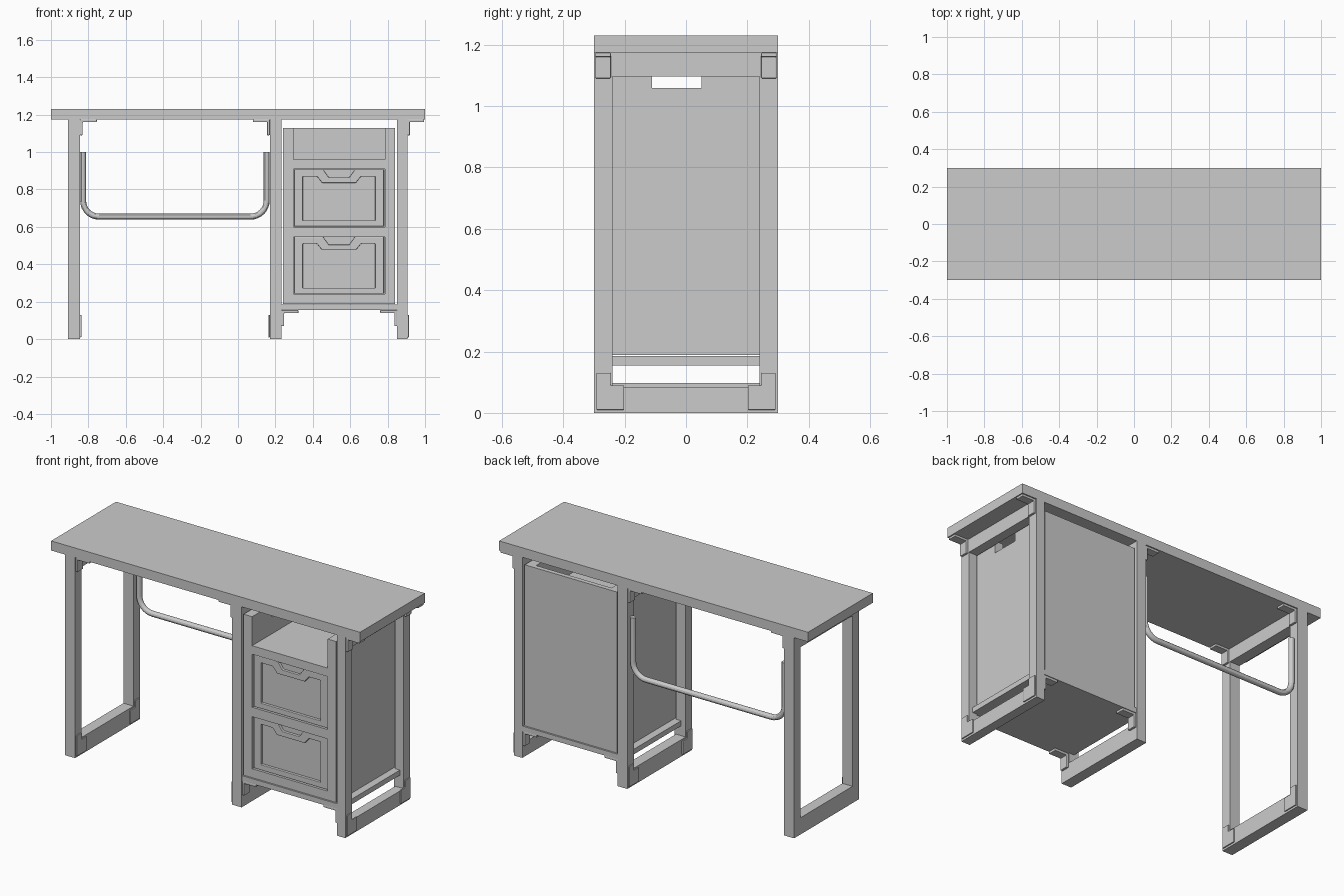
import bpy, bmesh, math
from mathutils import Vector

if "Cube" in bpy.data.objects:
    bpy.data.objects.remove(bpy.data.objects["Cube"])


def finish(name, bm, bevel=0.0):
    bmesh.ops.recalc_face_normals(bm, faces=bm.faces)
    me = bpy.data.meshes.new(name)
    bm.to_mesh(me)
    bm.free()
    ob = bpy.data.objects.new(name, me)
    bpy.context.collection.objects.link(ob)
    if bevel:
        m = ob.modifiers.new("bevel", 'BEVEL')
        m.width, m.segments = bevel, 2
    return ob


def box(name, x, y, z, bevel=0.0):
    bm = bmesh.new()
    bmesh.ops.create_cube(bm, size=1)
    for v in bm.verts:
        v.co = [(r[0] + r[1]) / 2 + c * (r[1] - r[0]) for r, c in zip((x, y, z), v.co)]
    return finish(name, bm, bevel)


def prism(name, pts, vec, bevel=0.0):
    """Extrude a flat polygon along a vector."""
    bm = bmesh.new()
    f = bm.faces.new([bm.verts.new(p) for p in pts])
    ext = bmesh.ops.extrude_face_region(bm, geom=[f])
    vs = [g for g in ext['geom'] if isinstance(g, bmesh.types.BMVert)]
    bmesh.ops.translate(bm, verts=vs, vec=vec)
    return finish(name, bm, bevel)


# table top
box("table_top", (-1, 1), (-.3, .3), (1.174, 1.23))

# leg frames: two posts, top and bottom rails, brackets on one side
for side, x0, x1, rail, d in (("left", -.91, -.845, .098, 1), ("middle", .17, .233, .098, -1),
                              ("right", .85, .905, .083, 1)):
    box(side + "_top_rail", (x0, x1), (-.24, .24), (1.096, 1.174))
    box(side + "_bottom_rail", (x0, x1), (-.24, .24), (0, rail))
    face = x1 if d > 0 else x0
    for s, end in ((-1, "front"), (1, "back")):
        ys = sorted((s * .24, s * .3))
        box(f"{side}_{end}_post", (x0, x1), ys, (0, 1.174))
        # flat corner plate at the foot
        prol = [(.292, .01), (.292, .13), (.246, .13), (.246, .09), (.202, .09), (.202, .01)]
        prism(f"{side}_{end}_foot_plate", [(face, s * a, b) for a, b in prol],
              Vector((d * .008, 0, 0)), .002)
        # angle bracket under the top
        L = [(0, 1.174), (.09, 1.174), (.09, 1.16), (.014, 1.16), (.014, 1.09), (0, 1.09)]
        prism(f"{side}_{end}_top_bracket", [(face + d * a, s * .295, b) for a, b in L],
              Vector((0, -s * .05, 0)), .003)

# base plate under the cabinet, with brackets
box("base_plate", (.233, .85), (-.297, .297), (.155, .185))
box("base_plate_tongue", (.2, .88), (-.24, .24), (.155, .185))
for fx, d, side in ((.233, 1, "inner"), (.85, -1, "outer")):
    for s, end in ((-1, "front"), (1, "back")):
        L = [(0, .155), (.09, .155), (.09, .14), (.014, .14), (.014, .07), (0, .07)]
        prism(f"{side}_{end}_base_bracket", [(fx + d * a, s * .295, b) for a, b in L],
              Vector((0, -s * .05, 0)), .003)

# cabinet walls with hand notches, back panel and shelves
F, B, TOP = -.292, .292, 1.13
wall = [(F, .188), (B, .188), (B, TOP), (.05, TOP), (.05, 1.058), (-.11, 1.058), (-.11, TOP), (F, TOP)]
for name, x in (("cabinet_inner_wall", .241), ("cabinet_outer_wall", .785)):
    prism(name, [(x, a, b) for a, b in wall], Vector((.055, 0, 0)))
box("cabinet_back", (.296, .785), (.265, B), (.188, TOP))
for name, z0, z1 in (("cabinet_floor", .188, .24), ("middle_shelf", .545, .60), ("tray_shelf", .91, .96)):
    box(name, (.296, .785), (F, .265), (z0, z1))

# drawer fronts: rim with finger cut-out around a recessed panel
for name, z0 in (("lower_drawer", .24), ("upper_drawer", .60)):
    h = .307
    outer = [(-.24, .003), (.24, .003), (.24, h), (.085, h), (.055, .265), (-.055, .265), (-.085, h), (-.24, h)]
    inner = [(-.193, .034), (.193, .034), (.193, .27), (.118, .27), (.09, .236), (-.09, .236), (-.118, .27), (-.193, .27)]
    bm = bmesh.new()
    o, i = [[bm.verts.new((.54 + a, F + .008, z0 + b)) for a, b in ring] for ring in (outer, inner)]
    for k in range(8):
        n = (k + 1) % 8
        bm.faces.new((o[k], o[n], i[n], i[k]))
    ext = bmesh.ops.extrude_face_region(bm, geom=bm.faces[:])
    bmesh.ops.translate(bm, verts=[g for g in ext['geom'] if isinstance(g, bmesh.types.BMVert)], vec=(0, .02, 0))
    finish(name + "_rim", bm, .003)
    box(name + "_panel", (.299, .782), (F + .024, F + .045), (z0 + .003, z0 + h))

# bent foot-rest tube
xl, xr, zt, zb, r = -.828, .153, 1.0, .655, .085
path = [(xl, zt)]
for cx, start in ((xl + r, math.pi), (xr - r, 1.5 * math.pi)):
    for k in range(9):
        a = start + k * math.pi / 16
        path.append((cx + r * math.cos(a), zb + r + r * math.sin(a)))
path.append((xr, zt))
cu = bpy.data.curves.new("back_tube", 'CURVE')
cu.dimensions = '3D'
cu.bevel_depth, cu.bevel_resolution, cu.use_fill_caps = .016, 4, True
sp = cu.splines.new('POLY')
sp.points.add(len(path) - 1)
for p, (x, z) in zip(sp.points, path):
    p.co = (x, .27, z, 1)
tube = bpy.data.objects.new("back_tube", cu)
bpy.context.collection.objects.link(tube)
bpy.context.view_layer.objects.active = tube
tube.select_set(True)
bpy.ops.object.convert(target='MESH')
bpy.ops.object.shade_smooth_by_angle()
